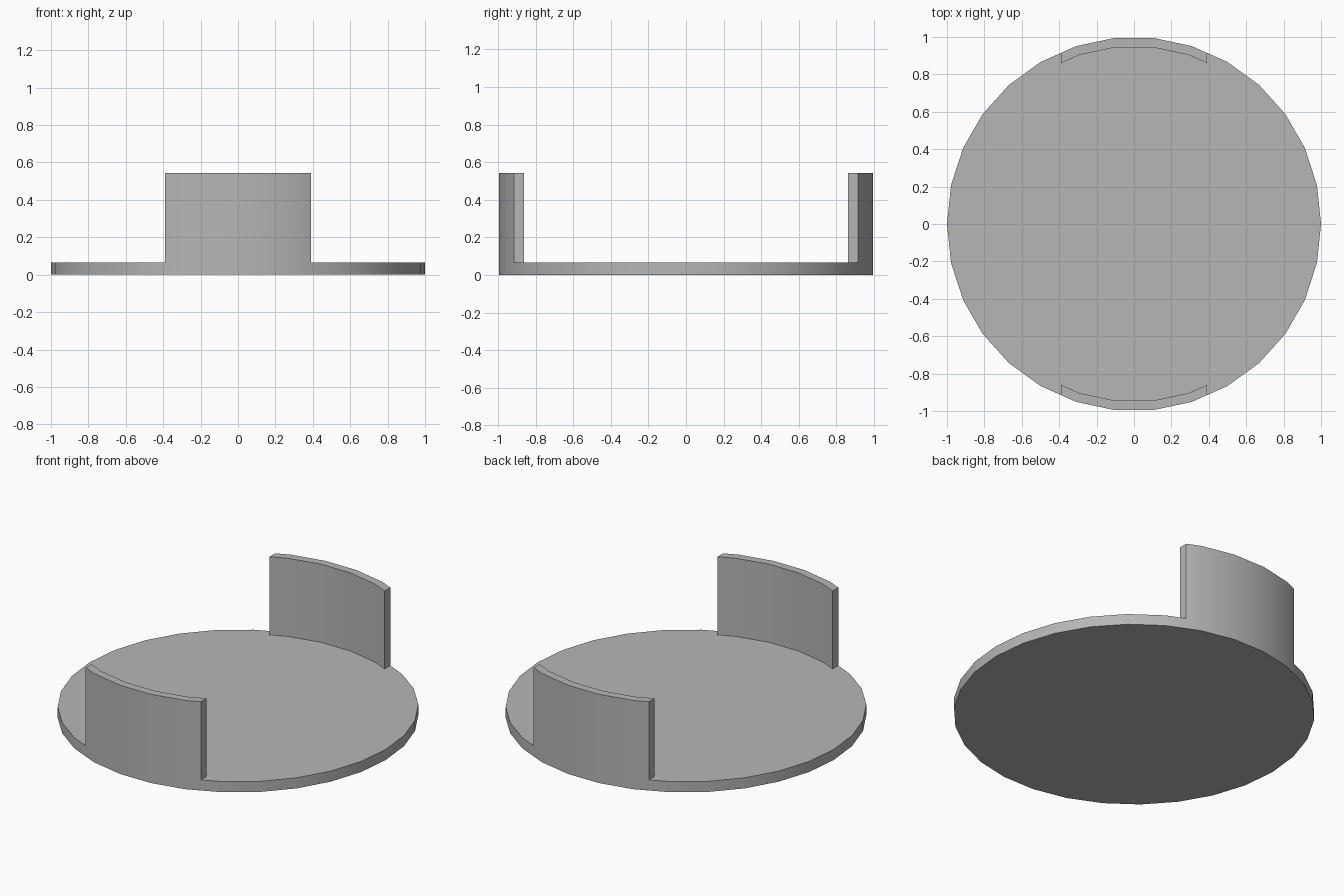
import bpy
import bmesh
from math import cos, sin, pi, radians

SIDES = 30
BASE_HEIGHT = 0.065
WALL_TOP = 0.543
WALL_HALF_WIDTH = 0.39
INNER_RADIUS = 0.95

if "Cube" in bpy.data.objects:
    bpy.data.objects.remove(bpy.data.objects["Cube"], do_unlink=True)

grey = bpy.data.materials.new("plain grey")
grey.use_nodes = True
colour = (0.47, 0.47, 0.47, 1)
grey.diffuse_color = colour
grey.node_tree.nodes["Principled BSDF"].inputs["Base Color"].default_value = colour


def ring_point(radius, index):
    angle = 2 * pi * index / SIDES
    return radius * cos(angle), radius * sin(angle)


def extrude_outline(name, outline, bottom, top):
    """Solid prism from a flat counter-clockwise outline."""
    bm = bmesh.new()
    face = bm.faces.new([bm.verts.new((x, y, bottom)) for x, y in outline])
    result = bmesh.ops.extrude_face_region(bm, geom=[face], use_keep_orig=True)
    for item in result["geom"]:
        if isinstance(item, bmesh.types.BMVert):
            item.co.z = top
    bmesh.ops.recalc_face_normals(bm, faces=bm.faces)
    mesh = bpy.data.meshes.new(name)
    bm.to_mesh(mesh)
    bm.free()
    mesh.materials.append(grey)
    obj = bpy.data.objects.new(name, mesh)
    bpy.context.collection.objects.link(obj)
    bpy.ops.object.select_all(action="DESELECT")
    obj.select_set(True)
    bpy.context.view_layer.objects.active = obj
    bpy.ops.object.shade_smooth_by_angle(angle=radians(30))
    return obj


def wall_edge(radius):
    """Faceted arc, right to left, cut off square at the wall's ends."""
    # Facet corners either side of the centre line
    corners = [ring_point(radius, i) for i in range(SIDES // 6, SIDES // 3 + 1)]
    points = [p for p in corners if abs(p[0]) < WALL_HALF_WIDTH]
    (x0, y0), (x1, y1) = corners[0], corners[1]
    t = (x0 - WALL_HALF_WIDTH) / (x0 - x1)
    y = y0 + t * (y1 - y0)
    return [(WALL_HALF_WIDTH, y)] + points + [(-WALL_HALF_WIDTH, y)]


# Round base plate
extrude_outline("base_disc", [ring_point(1, i) for i in range(SIDES)],
                0, BASE_HEIGHT)

# Two curved walls facing each other across the plate
wall = wall_edge(1) + wall_edge(INNER_RADIUS)[::-1]
for name, side in (("back_wall", 1), ("front_wall", -1)):
    extrude_outline(name, [(side * x, side * y) for x, y in wall],
                    BASE_HEIGHT, WALL_TOP)
